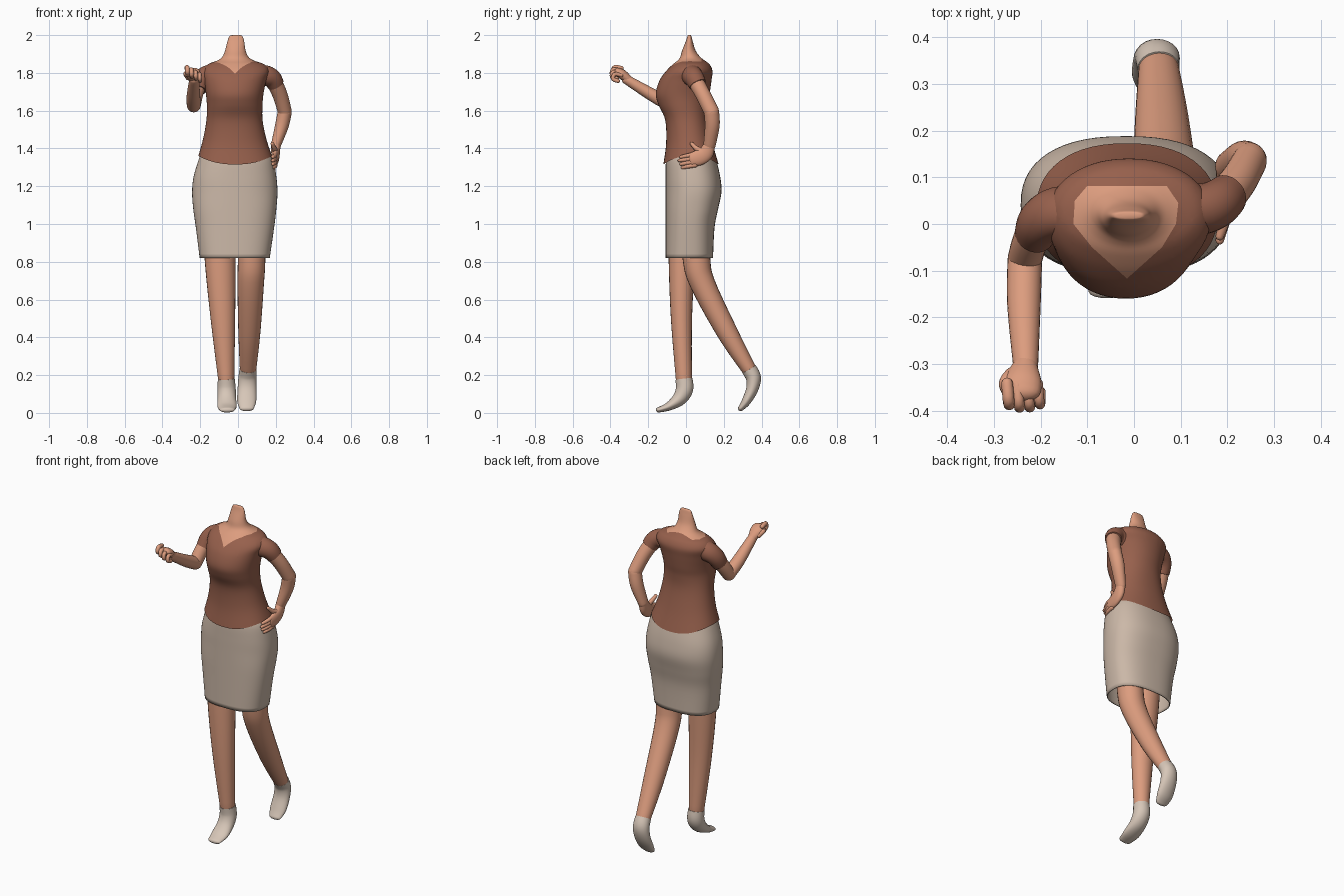
import bpy, bmesh, math
from mathutils import Vector

if "Cube" in bpy.data.objects:
    bpy.data.objects.remove(bpy.data.objects["Cube"], do_unlink=True)


def material(name, rgb):
    m = bpy.data.materials.new(name)
    m.use_nodes = True
    m.diffuse_color = (*rgb, 1)
    m.node_tree.nodes["Principled BSDF"].inputs["Base Color"].default_value = (*rgb, 1)
    return m


SKIN = material("warm skin", (0.72, 0.335, 0.21))
SHIRT = material("brown shirt", (0.31, 0.118, 0.073))
SKIRT = material("beige skirt", (0.60, 0.48, 0.39))
SHOE = material("cream shoe", (0.68, 0.57, 0.48))


def smooth_rows(rows, steps):
    """Catmull-Rom interpolation through rows of numbers."""
    out = []
    for i in range(len(rows) - 1):
        p = [rows[max(i - 1, 0)], rows[i], rows[i + 1], rows[min(i + 2, len(rows) - 1)]]
        for s in range(steps):
            t = s / steps
            out.append([0.5 * (2 * b + (c - a) * t + (2 * a - 5 * b + 4 * c - d) * t * t
                               + (3 * b - a - 3 * c + d) * t ** 3) for a, b, c, d in zip(*p)])
    out.append(list(rows[-1]))
    return out


def skin_rings(rings, cap_start, cap_end):
    bm = bmesh.new()
    loops = [[bm.verts.new(p) for p in ring] for ring in rings]
    n = len(loops[0])
    for a, b in zip(loops, loops[1:]):
        for k in range(n):
            bm.faces.new((a[k], a[(k + 1) % n], b[(k + 1) % n], b[k]))
    if cap_start:
        bm.faces.new(loops[0][::-1])
    if cap_end:
        bm.faces.new(loops[-1])
    bmesh.ops.recalc_face_normals(bm, faces=bm.faces[:])
    return bm


def finish(name, bm, *mats):
    mesh = bpy.data.meshes.new(name)
    bm.to_mesh(mesh)
    bm.free()
    ob = bpy.data.objects.new(name, mesh)
    bpy.context.scene.collection.objects.link(ob)
    for m in mats:
        mesh.materials.append(m)
    bpy.ops.object.select_all(action='DESELECT')
    bpy.context.view_layer.objects.active = ob
    ob.select_set(True)
    bpy.ops.object.shade_smooth_by_angle(angle=math.radians(50))
    return ob


def body_loft(rows, cap_end=False, n=56):
    """Rows are z, x min, x max, y front, y back, squareness, sag at front and back."""
    rings = []
    for z, x0, x1, y0, y1, e, sag in smooth_rows(rows, 5):
        ring = []
        for k in range(n):
            c, s = math.cos(math.tau * k / n), math.sin(math.tau * k / n)
            px, py = (math.copysign(abs(v) ** (2 / e), v) for v in (c, s))
            ring.append(((x0 + x1) / 2 + px * (x1 - x0) / 2,
                         (y0 + y1) / 2 + py * (y1 - y0) / 2, z - sag * s * s))
        rings.append(ring)
    return skin_rings(rings, False, cap_end)


def tube(name, mat, rows, round_start=True, round_end=True, n=24, steps=5):
    """Rows are x, y, z, radius sideways, radius across."""
    pts = smooth_rows(rows, steps)
    pos = [Vector(p[:3]) for p in pts]
    tans = [(pos[min(i + 1, len(pos) - 1)] - pos[max(i - 1, 0)]).normalized()
            for i in range(len(pos))]
    spec = [(p, t, q[3], q[4]) for p, t, q in zip(pos, tans, pts)]

    def dome(p, t, a, b, sign):
        angles = [math.radians(d) for d in (22, 45, 65, 82)]
        return [(p + t * sign * min(a, b) * math.sin(g), t, a * math.cos(g), b * math.cos(g))
                for g in angles]
    if round_start:
        spec = dome(*spec[0], -1)[::-1] + spec
    if round_end:
        spec += dome(*spec[-1], 1)
    rings = []
    for p, t, a, b in spec:
        u = (Vector((1, 0, 0)) - t * t.x).normalized()
        v = t.cross(u)
        rings.append([p + u * a * math.cos(math.tau * k / n) + v * b * math.sin(math.tau * k / n)
                      for k in range(n)])
    return finish(name, skin_rings(rings, True, True), mat)


# Shirt, neckline and neck in one loft
bm = body_loft([
    (1.36, -.21, .18, -.12, .173, 2.3, .045), (1.45, -.185, .15, -.105, .14, 2.2, .02),
    (1.55, -.167, .13, -.11, .115, 2.2, 0), (1.63, -.165, .13, -.145, .115, 2.1, 0),
    (1.69, -.17, .135, -.16, .125, 2.1, 0), (1.76, -.18, .15, -.14, .135, 2.1, 0),
    (1.81, -.185, .165, -.105, .14, 2.1, 0), (1.845, -.16, .14, -.07, .125, 2, 0),
    (1.865, -.11, .085, -.045, .1, 2, 0), (1.885, -.083, .055, -.03, .075, 2, 0),
    (1.92, -.068, .04, -.02, .05, 2, 0), (1.97, -.055, .032, 0, .035, 2.2, 0),
    (1.995, -.045, .022, .008, .028, 2.4, 0), (2.0, -.03, .01, .012, .024, 2.4, 0)], True)
outline = [(-.015, -.117), (.06, -.05), (.09, 0), (.095, .045), (.07, .082),
           (-.1, .082), (-.127, .05), (-.13, 0), (-.09, -.05)]
cuts = []
for (ax, ay), (bx, by) in zip(outline, outline[1:] + outline[:1]):
    cuts.append((Vector((ax, ay, 0)), Vector((by - ay, ax - bx, 0)).normalized()))
for co, no in cuts:
    top = [f for f in bm.faces if f.calc_center_median().z > 1.76]
    geom = set(top) | {e for f in top for e in f.edges} | {v for f in top for v in f.verts}
    bmesh.ops.bisect_plane(bm, geom=list(geom), dist=1e-5, plane_co=co, plane_no=no)
for f in bm.faces:
    c = f.calc_center_median()
    inside = all((c - co).dot(no) < 0 for co, no in cuts)
    f.material_index = int(c.z > 1.77 and inside)
finish("shirt_and_neck", bm, SHIRT, SKIN)

# Pencil skirt, open at the hem
skirt = finish("skirt", body_loft([
    (1.38, -.19, .16, -.09, .14, 2.3, 0), (1.335, -.207, .185, -.103, .158, 2.3, 0),
    (1.25, -.232, .2, -.105, .178, 2.4, 0), (1.17, -.24, .206, -.105, .185, 2.4, 0),
    (1.08, -.234, .2, -.105, .167, 2.5, 0), (.98, -.22, .188, -.105, .148, 2.5, 0),
    (.82, -.2, .165, -.105, .14, 2.6, 0)]), SKIRT)
shell = skirt.modifiers.new("Cloth thickness", 'SOLIDIFY')
shell.thickness, shell.offset = .006, 0

# Legs
tube("right_leg", SKIN, [(-.105, -.015, 1.1, .085, .075), (-.095, -.022, .82, .082, .07),
                         (-.08, -.024, .5, .065, .056), (-.062, -.011, .17, .042, .042)])
tube("left_leg", SKIN, [(.072, .04, 1.1, .075, .075), (.072, .055, .82, .073, .073),
                        (.067, .09, .68, .07, .066), (.06, .222, .42, .058, .055),
                        (.053, .337, .225, .043, .038)])

# Soft pointed shoes
tube("right_shoe", SHOE, [(-.062, -.011, .18, .045, .045), (-.06, -.008, .125, .048, .046),
                          (-.059, -.035, .075, .049, .038), (-.058, -.09, .035, .051, .023),
                          (-.057, -.145, .016, .04, .014)], round_start=False)
tube("left_shoe", SHOE, [(.053, .334, .232, .045, .041), (.05, .357, .185, .048, .04),
                         (.048, .35, .125, .05, .032), (.046, .318, .06, .05, .024),
                         (.046, .29, .024, .038, .015)], round_start=False)

# Short sleeves
tube("right_sleeve", SHIRT, [(-.1, .03, 1.785, .06, .06), (-.165, .025, 1.785, .052, .056),
                             (-.2, .005, 1.755, .048, .052), (-.212, -.02, 1.71, .044, .047)],
     round_end=False)
tube("left_sleeve", SHIRT, [(.08, .03, 1.785, .06, .06), (.145, .032, 1.785, .054, .056),
                            (.18, .045, 1.77, .05, .052), (.2, .062, 1.738, .045, .047)],
     round_end=False)

# Arms
tube("right_upper_arm", SKIN, [(-.2, .01, 1.76, .04, .042), (-.222, -.035, 1.69, .038, .04),
                               (-.234, -.075, 1.628, .037, .037)])
tube("right_forearm", SKIN, [(-.234, -.075, 1.628, .037, .037), (-.236, -.17, 1.678, .036, .034),
                             (-.232, -.315, 1.765, .026, .025)])
tube("left_upper_arm", SKIN, [(.185, .045, 1.765, .042, .042), (.222, .09, 1.685, .04, .04),
                              (.248, .135, 1.595, .037, .04)])
tube("left_forearm", SKIN, [(.248, .135, 1.595, .037, .04), (.232, .139, 1.52, .036, .039),
                            (.2, .124, 1.415, .026, .032)])

# Raised fist
tube("right_palm", SKIN, [(-.233, -.3, 1.76, .025, .022), (-.238, -.335, 1.79, .04, .026),
                          (-.24, -.358, 1.805, .04, .022)], n=20)
for i, label in enumerate(("index", "middle", "ring", "little")):
    x, z, r = -.272 + .022 * i, 1.829 - .012 * i, .0125 - .0006 * i
    y = -.372 - .006 * (i in (1, 2))
    tube("right_" + label + "_finger", SKIN,
         [(x, y + .03, z - .005, r, r), (x + .003, y - .005, z, r, r),
          (x + .005, y - .014, z - .025, r, r), (x + .006, y + .012, z - .036, r, r)],
         n=12, steps=4)
tube("right_thumb", SKIN, [(-.262, -.322, 1.775, .015, .015), (-.277, -.342, 1.795, .013, .013),
                           (-.268, -.368, 1.79, .011, .011)], n=12)

# Hand resting on the hip
tube("left_palm", SKIN, [(.2, .124, 1.418, .025, .03), (.199, .105, 1.375, .023, .04),
                         (.199, .07, 1.352, .019, .042), (.197, .03, 1.342, .015, .036)], n=20)
for i, label in enumerate(("index", "middle", "ring", "little")):
    z, tip = 1.369 - .019 * i, -.035 + .009 * abs(i - 1)
    tube("left_" + label + "_finger", SKIN,
         [(.198, .05, z, .012, .012), (.195, .01, z - .007, .0115, .0115),
          (.184, tip, z - .014, .009, .009)], n=12)
tube("left_thumb", SKIN, [(.2, .09, 1.385, .016, .018), (.193, .058, 1.398, .013, .014),
                          (.182, .03, 1.425, .01, .01)], n=12)
